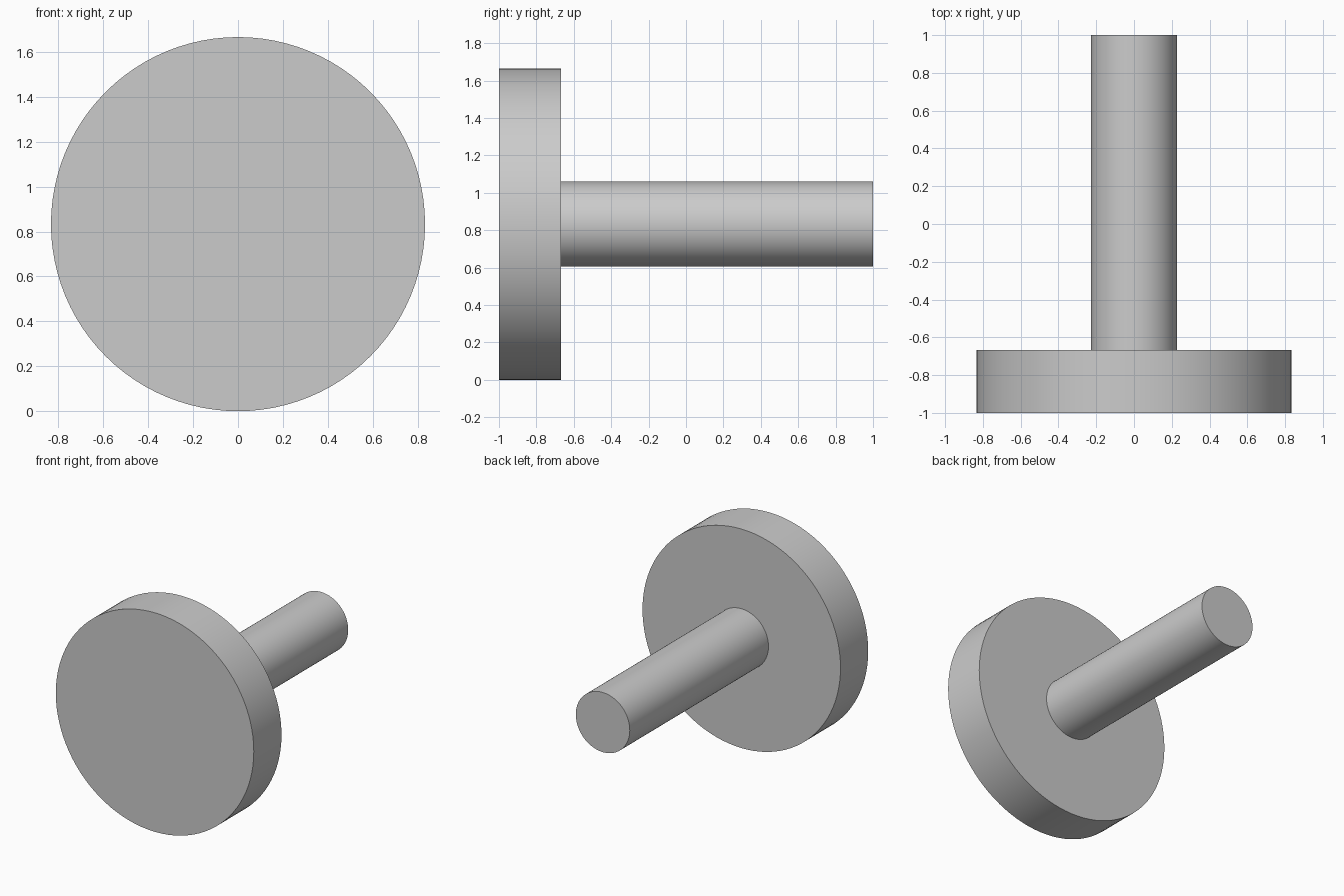
import bpy
import math

cube = bpy.data.objects.get("Cube")
if cube:
    bpy.data.objects.remove(cube, do_unlink=True)

# Plain grey for the whole model
GREY = (0.6, 0.6, 0.6, 1.0)
grey = bpy.data.materials.new("light grey")
grey.use_nodes = True
grey.diffuse_color = GREY
grey.node_tree.nodes["Principled BSDF"].inputs["Base Color"].default_value = GREY

HEAD_RADIUS = 0.833
AXIS_HEIGHT = HEAD_RADIUS


def cylinder_along_y(name, radius, y_front, y_back):
    """Smooth-sided cylinder on the common axis."""
    bpy.ops.mesh.primitive_cylinder_add(
        vertices=96, radius=radius, depth=y_back - y_front,
        location=(0, (y_front + y_back) / 2, AXIS_HEIGHT),
        rotation=(math.pi / 2, 0, 0))
    part = bpy.context.object
    part.name = part.data.name = name
    part.data.materials.append(grey)
    bpy.ops.object.transform_apply(location=False, rotation=True, scale=True)
    bpy.ops.object.shade_smooth_by_angle(angle=math.radians(30))
    return part


# Wide disc at the front
cylinder_along_y("disc_head", HEAD_RADIUS, -1.0, -0.667)
# Round shaft behind it
cylinder_along_y("shaft", 0.227, -0.667, 1.0)
